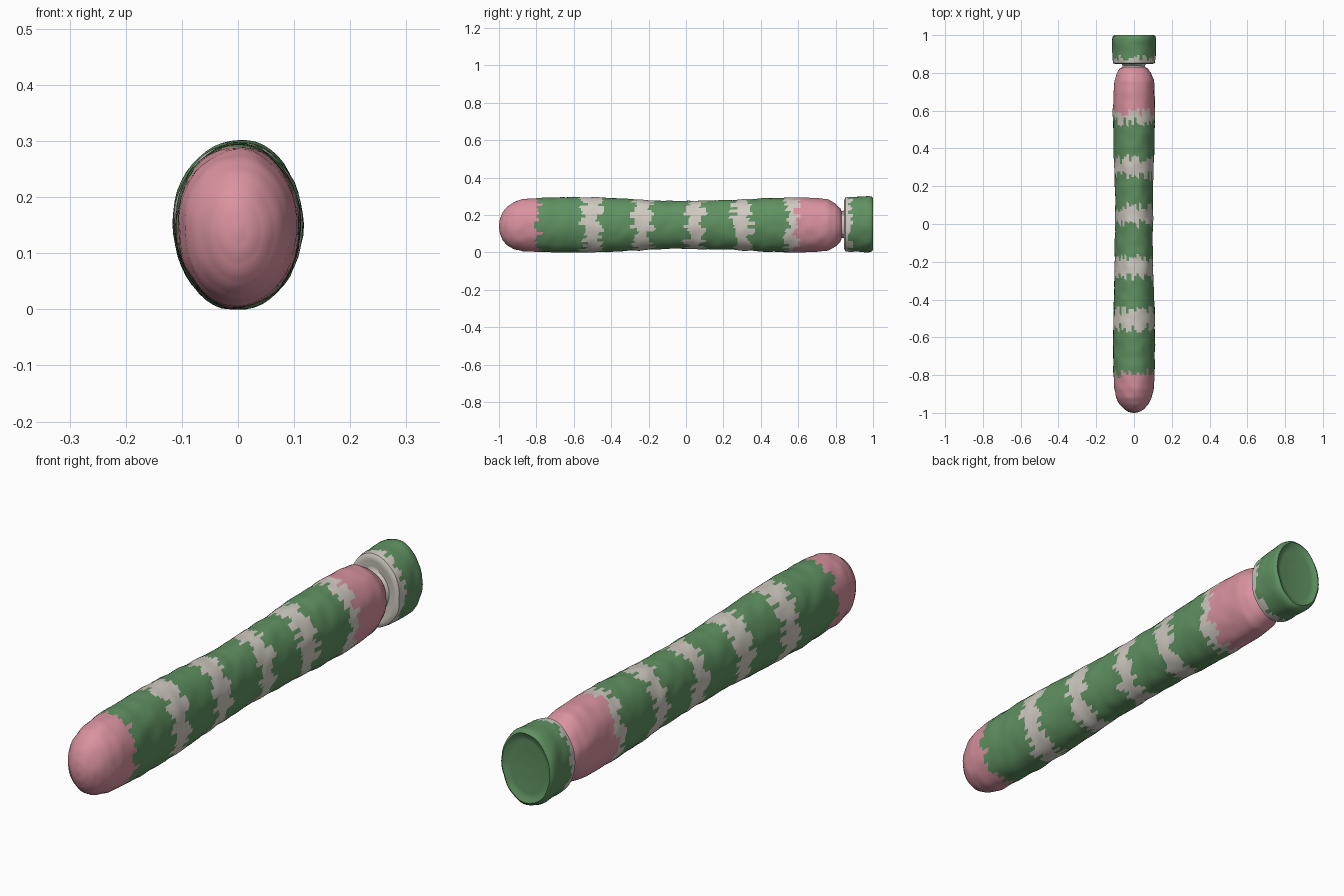
import bpy, bmesh, math, random
from mathutils import Vector, noise

cube = bpy.data.objects.get("Cube")
if cube:
    bpy.data.objects.remove(cube, do_unlink=True)

random.seed(4)
SIDES = 48
STEP = 0.013


def make_material(name, rgb):
    mat = bpy.data.materials.new(name)
    mat.use_nodes = True
    color = (*rgb, 1)
    mat.diffuse_color = color
    mat.node_tree.nodes["Principled BSDF"].inputs["Base Color"].default_value = color
    return mat


PINK, GREEN, WHITE = range(3)
MATERIALS = [make_material("pink", (0.70, 0.29, 0.35)),
             make_material("green", (0.115, 0.285, 0.12)),
             make_material("off_white", (0.63, 0.59, 0.53))]


def resample(profile):
    """Split the profile into short even pieces."""
    points = [Vector(p) for p in profile]
    out = [points[0]]
    for a, b in zip(points, points[1:]):
        n = max(1, round((b - a).length / STEP))
        out += [a.lerp(b, i / n) for i in range(1, n + 1)]
    return out


def loft(name, profile, bands, ragged):
    """Oval rings along y; profile rows are y, half width, half height, centre height."""
    bm = bmesh.new()
    rings = []
    for y, rx, rz, cz in resample(profile):
        ring = []
        for i in range(SIDES):
            a = math.tau * i / SIDES
            d = Vector((math.cos(a), 0, math.sin(a)))
            p = Vector((rx * d.x, y, cz + rz * d.z))
            p += d * 0.004 * noise.noise(p * 18) * min(1, rx / 0.05)
            p.z = max(p.z, 0)
            ring.append(bm.verts.new(p))
        rings.append(ring)
    # Ragged colour borders, each column shifted on its own
    shifts = [[random.uniform(-ragged, ragged) for _ in range(SIDES)] for _ in bands]
    for low, high in zip(rings, rings[1:]):
        for i in range(SIDES):
            j = (i + 1) % SIDES
            for corners in ((low[i], low[j], high[j]), (low[i], high[j], high[i])):
                face = bm.faces.new(corners)
                y = face.calc_center_median().y
                face.material_index = bands[0][1]
                for (start, color), shift in zip(bands, shifts):
                    if y > start + shift[i]:
                        face.material_index = color
    for ring, color in ((rings[0], bands[0][1]), (rings[-1], bands[-1][1])):
        bm.faces.new(ring).material_index = color
    bmesh.ops.recalc_face_normals(bm, faces=bm.faces)
    mesh = bpy.data.meshes.new(name)
    bm.to_mesh(mesh)
    bm.free()
    for mat in MATERIALS:
        mesh.materials.append(mat)
    obj = bpy.data.objects.new(name, mesh)
    bpy.context.collection.objects.link(obj)
    bpy.ops.object.select_all(action="DESELECT")
    obj.select_set(True)
    bpy.context.view_layer.objects.active = obj
    bpy.ops.object.shade_smooth_by_angle(angle=math.radians(45))


# Long body with rounded ends, a slightly slimmer middle and striped colours
body_profile = [
    (-1.0, 0.004, 0.005, 0.14), (-0.995, 0.028, 0.04, 0.14), (-0.98, 0.052, 0.075, 0.14),
    (-0.955, 0.076, 0.104, 0.142), (-0.92, 0.094, 0.126, 0.144), (-0.87, 0.105, 0.14, 0.146),
    (-0.8, 0.11, 0.144, 0.147), (-0.6, 0.111, 0.149, 0.147), (-0.45, 0.109, 0.146, 0.147),
    (-0.3, 0.104, 0.138, 0.147), (-0.12, 0.1, 0.129, 0.147), (0.08, 0.099, 0.129, 0.147),
    (0.25, 0.103, 0.134, 0.147), (0.45, 0.11, 0.144, 0.147), (0.6, 0.112, 0.148, 0.147),
    (0.7, 0.109, 0.143, 0.147), (0.76, 0.104, 0.136, 0.147), (0.8, 0.09, 0.115, 0.147),
    (0.825, 0.072, 0.09, 0.147), (0.835, 0.05, 0.065, 0.147)]
body_bands = [(-1.1, PINK), (-0.79, GREEN)]
for start in (-0.55, -0.275, 0.0, 0.255):
    body_bands += [(start, WHITE), (start + 0.09, GREEN)]
body_bands += [(0.54, WHITE), (0.59, PINK)]
loft("striped_body", body_profile, body_bands, 0.024)

# Narrow neck flaring into an end knob with a shallow dished back
knob_profile = [
    (0.815, 0.06, 0.074, 0.148), (0.84, 0.058, 0.072, 0.149), (0.85, 0.066, 0.085, 0.149),
    (0.846, 0.098, 0.13, 0.149), (0.852, 0.112, 0.143, 0.15), (0.88, 0.115, 0.147, 0.15),
    (0.975, 0.116, 0.151, 0.152), (0.994, 0.112, 0.147, 0.152), (1.0, 0.104, 0.138, 0.152),
    (0.99, 0.085, 0.115, 0.152), (0.986, 0.04, 0.055, 0.152), (0.985, 0.004, 0.005, 0.152)]
loft("neck_and_knob", knob_profile, [(0.8, WHITE), (0.878, GREEN)], 0.016)
